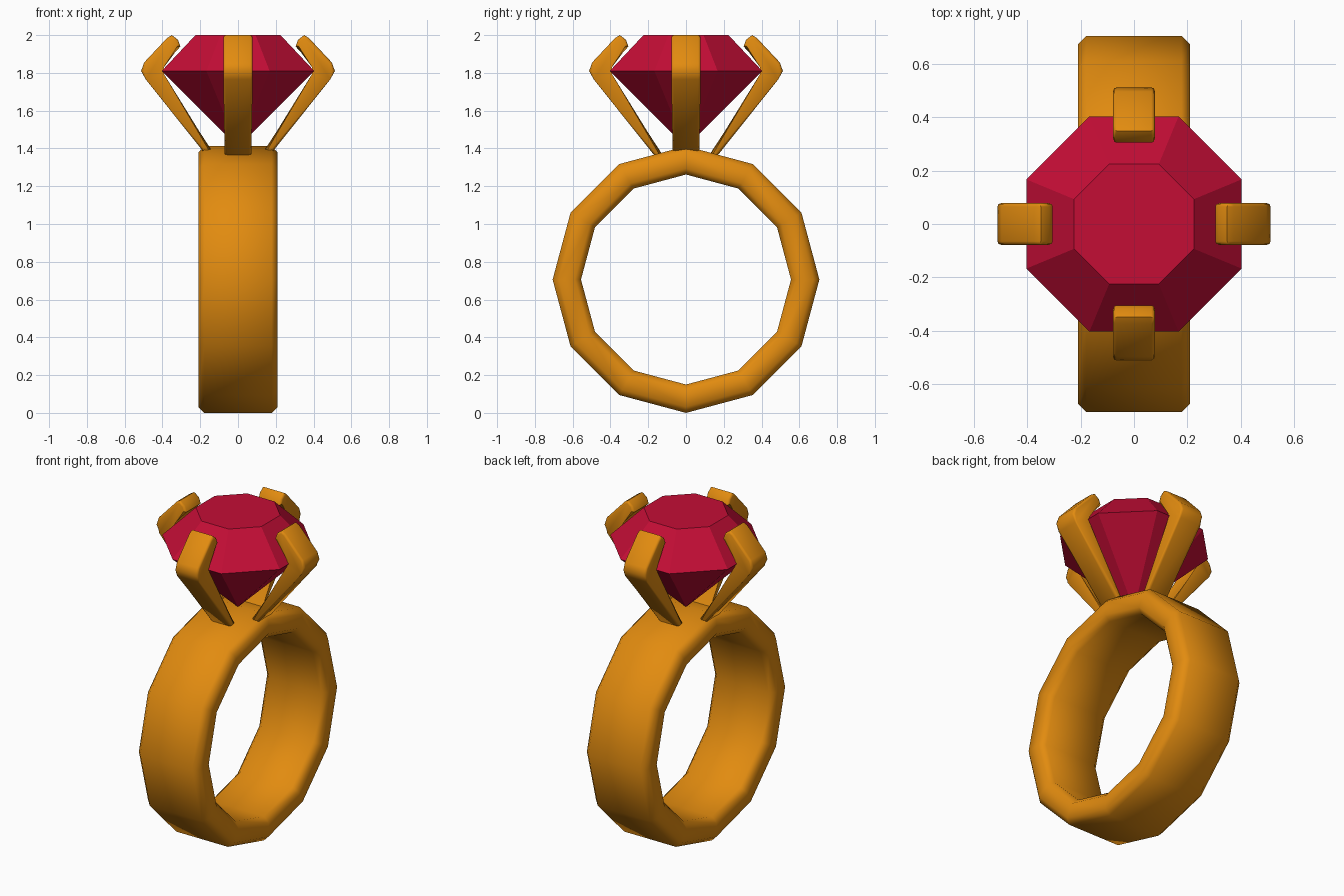
import bpy, bmesh, math
from mathutils import Matrix

if "Cube" in bpy.data.objects:
    bpy.data.objects.remove(bpy.data.objects["Cube"])


def material(name, rgb):
    m = bpy.data.materials.new(name)
    m.diffuse_color = (*rgb, 1)
    m.use_nodes = True
    m.node_tree.nodes["Principled BSDF"].inputs["Base Color"].default_value = m.diffuse_color
    return m


gold = material("gold", (0.76, 0.26, 0.005))
ruby = material("ruby red", (0.55, 0.004, 0.036))


def make(name, bm, mat):
    bmesh.ops.recalc_face_normals(bm, faces=bm.faces[:])
    me = bpy.data.meshes.new(name)
    bm.to_mesh(me)
    bm.free()
    me.materials.append(mat)
    ob = bpy.data.objects.new(name, me)
    bpy.context.collection.objects.link(ob)
    return ob


def loft(bm, rings, closed=False):
    """Skin consecutive rings of equal length."""
    pairs = list(zip(rings, rings[1:] + rings[:1])) if closed else list(zip(rings, rings[1:]))
    for a, b in pairs:
        n = len(a)
        for i in range(n):
            bm.faces.new((a[i], a[(i + 1) % n], b[(i + 1) % n], b[i]))


# Band: chamfered rectangular section swept round twelve sides
W, RO, RI, C, CZ = 0.21, 0.706, 0.556, 0.032, 0.706
section = [(-W + C, RO), (W - C, RO), (W, RO - C), (W, RI + C),
           (W - C, RI), (-W + C, RI), (-W, RI + C), (-W, RO - C)]
bm = bmesh.new()
rings = []
for k in range(12):
    a = math.tau * k / 12
    rings.append([bm.verts.new((x, r * math.sin(a), CZ + r * math.cos(a))) for x, r in section])
loft(bm, rings, closed=True)
band = make("band", bm, gold)
for p in band.data.polygons:
    p.use_smooth = True

# Gem: octagonal table, girdle and point
bm = bmesh.new()
rings = []
for apothem, z in ((0.225, 2.0), (0.404, 1.81)):
    r = apothem / math.cos(math.pi / 8)
    rings.append([bm.verts.new((r * math.cos(math.tau * (i + 0.5) / 8),
                                r * math.sin(math.tau * (i + 0.5) / 8), z)) for i in range(8)])
loft(bm, rings)
bm.faces.new(rings[0])
tip = bm.verts.new((0, 0, 1.405))
for i in range(8):
    bm.faces.new((rings[1][i], rings[1][(i + 1) % 8], tip))
make("gem", bm, ruby)

# Prongs: bent side profile (radius, height), given width, rounded edges
profile = [(0.165, 1.36), (0.488, 1.765), (0.513, 1.81), (0.497, 1.855), (0.375, 1.985),
           (0.350, 2.0), (0.318, 1.975), (0.305, 1.94), (0.405, 1.835), (0.405, 1.79), (0.120, 1.36)]
for k, side in enumerate(("right", "back", "left", "front")):
    bm = bmesh.new()
    rings = [[bm.verts.new((r, s * (0.07 if z < 1.5 else 0.078), z)) for r, z in profile]
             for s in (-1, 1)]
    loft(bm, rings)
    caps = [bm.faces.new(r) for r in rings]
    rim = list({e for f in caps for e in f.edges})
    bmesh.ops.bevel(bm, geom=rim, offset=0.013, segments=2, profile=0.5, affect='EDGES')
    bmesh.ops.rotate(bm, verts=bm.verts[:], cent=(0, 0, 0),
                     matrix=Matrix.Rotation(math.pi / 2 * k, 3, 'Z'))
    prong = make(side + "_prong", bm, gold)
    bpy.ops.object.select_all(action='DESELECT')
    prong.select_set(True)
    bpy.context.view_layer.objects.active = prong
    bpy.ops.object.shade_smooth_by_angle(angle=math.radians(60))
